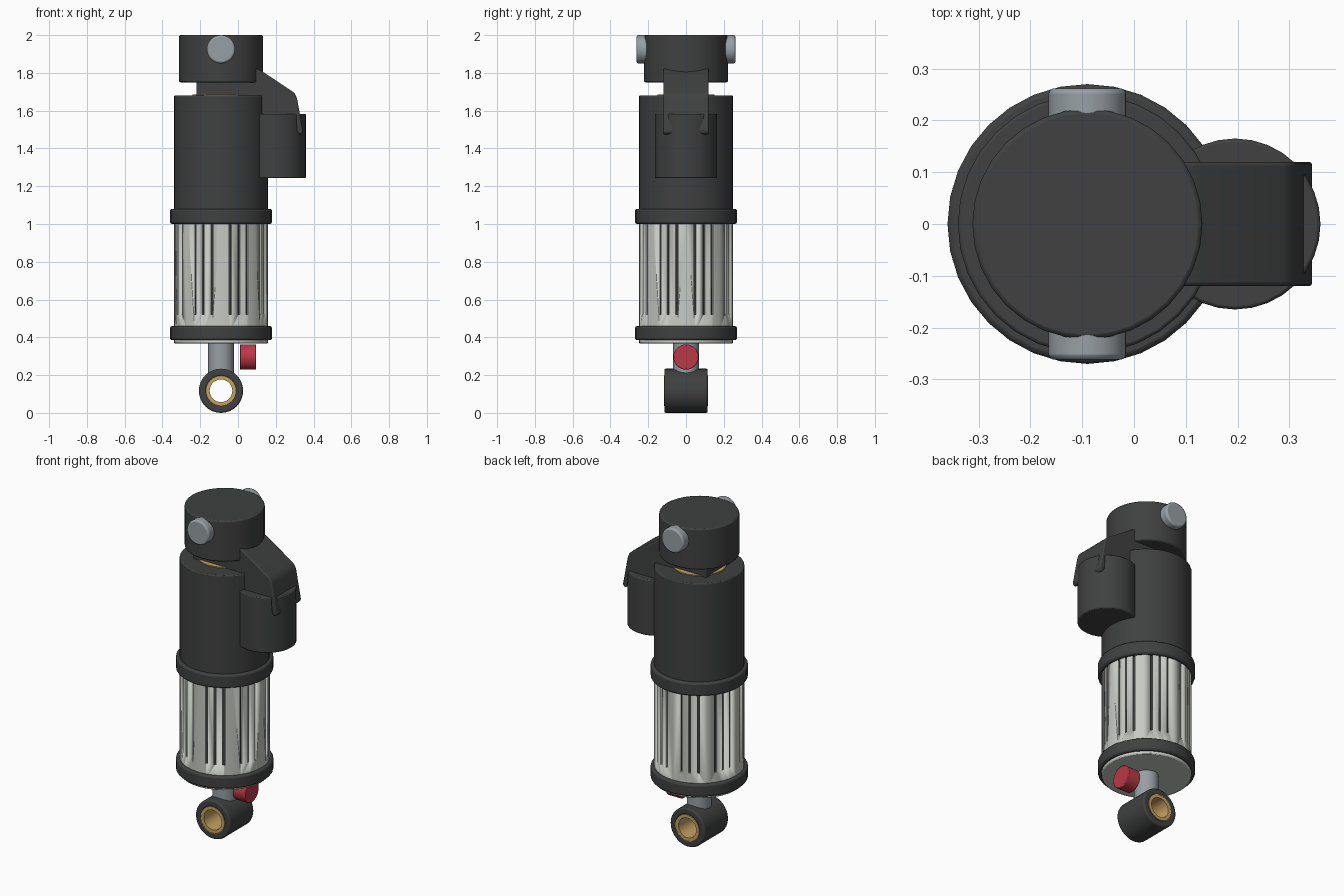
import bpy, bmesh
from math import pi, cos, sin, radians
from mathutils import Matrix

if "Cube" in bpy.data.objects:
    bpy.data.objects.remove(bpy.data.objects["Cube"])

CX = -0.09   # main axis
SIDES = 32


def material(name, rgb):
    m = bpy.data.materials.new(name)
    m.diffuse_color = (*rgb, 1)
    m.use_nodes = True
    m.node_tree.nodes["Principled BSDF"].inputs["Base Color"].default_value = m.diffuse_color
    return m


DARK = material("dark_metal", (0.05, 0.053, 0.051))
LIGHT = material("pale_sleeve", (0.57, 0.59, 0.55))
STEEL = material("steel", (0.31, 0.35, 0.37))
GOLD = material("brass", (0.56, 0.36, 0.12))
RED = material("red", (0.5, 0.04, 0.06))


def finish(name, bm, mat, bevel=0.0):
    bmesh.ops.recalc_face_normals(bm, faces=bm.faces)
    me = bpy.data.meshes.new(name)
    bm.to_mesh(me)
    bm.free()
    ob = bpy.data.objects.new(name, me)
    bpy.context.collection.objects.link(ob)
    me.materials.append(mat)
    if bevel:
        mod = ob.modifiers.new("bevel", "BEVEL")
        mod.width, mod.segments = bevel, 2
        mod.limit_method, mod.angle_limit = "ANGLE", radians(35)
    bpy.ops.object.select_all(action="DESELECT")
    bpy.context.view_layer.objects.active = ob
    ob.select_set(True)
    bpy.ops.object.shade_smooth_by_angle(angle=radians(35))
    return ob


# local z axis turned to world x, y or z
TURN = {"z": Matrix(), "x": Matrix.Rotation(pi / 2, 4, "Y"), "y": Matrix.Rotation(-pi / 2, 4, "X")}


def round_part(name, mat, r, lo, hi, at=(CX, 0, 0), axis="z", hole=0.0, bevel=0.006):
    """Cylinder or tube from lo to hi along an axis through point at."""
    bm = bmesh.new()
    ring = [(r, lo), (r, hi)] + ([(hole, hi), (hole, lo)] if hole else [])
    loops = [[bm.verts.new((q * cos(2 * pi * i / SIDES), q * sin(2 * pi * i / SIDES), h))
              for i in range(SIDES)] for q, h in ring]
    pairs = list(zip(loops, loops[1:] + loops[:1])) if hole else [loops]
    for a, b in pairs:
        for i in range(SIDES):
            j = (i + 1) % SIDES
            bm.faces.new((a[i], a[j], b[j], b[i]))
    if not hole:
        bm.faces.new(loops[0])
        bm.faces.new(loops[1])
    bm.transform(Matrix.Translation(at) @ TURN[axis])
    return finish(name, bm, mat, bevel)


# main stacked body
round_part("upper_body", DARK, 0.25, 1.06, 1.68)
round_part("upper_collar", DARK, 0.27, 1.0, 1.08, bevel=0.01)
round_part("lower_collar", DARK, 0.27, 0.385, 0.46, bevel=0.01)
round_part("base_plate", LIGHT, 0.25, 0.368, 0.40)
round_part("inner_core", DARK, 0.238, 0.42, 1.04, bevel=0)

# slotted sleeve: eight groups of three slots
sleeve = round_part("slotted_sleeve", LIGHT, 0.25, 0.43, 1.05, hole=0.23, bevel=0)
bm = bmesh.new()
for k in range(SIDES):
    if k % 4:
        m = (Matrix.Translation((CX, 0, 0.79)) @ Matrix.Rotation(2 * pi * k / SIDES, 4, "Z")
             @ Matrix.Translation((0.24, 0, 0)) @ Matrix.Diagonal((0.06, 0.012, 0.54, 1)))
        bmesh.ops.create_cube(bm, size=1, matrix=m)
cutter = finish("slot_cutter", bm, DARK)
mod = sleeve.modifiers.new("slots", "BOOLEAN")
mod.operation, mod.solver, mod.object = "DIFFERENCE", "EXACT", cutter
bpy.context.view_layer.objects.active = sleeve
while sleeve.modifiers[0] != mod:
    bpy.ops.object.modifier_move_up(modifier=mod.name)
bpy.ops.object.modifier_apply(modifier=mod.name)
bpy.data.objects.remove(cutter)

# head with side pins
round_part("head", DARK, 0.222, 1.75, 2.0, bevel=0.008)
for side, label in ((-1, "front"), (1, "back")):
    lo, hi = sorted((side * 0.15, side * 0.262))
    round_part(label + "_pin", STEEL, 0.075, lo, hi, at=(CX, 0, 1.925), axis="y", bevel=0.01)
round_part("brass_washer", GOLD, 0.152, 1.67, 1.686, bevel=0)

# reservoir and the arm that carries it
round_part("reservoir", DARK, 0.165, 1.243, 1.583, at=(0.195, 0, 0))
profile = [(-0.22, 1.62), (0.20, 1.54), (0.305, 1.57), (0.312, 1.49), (0.322, 1.475),
           (0.336, 1.475), (0.345, 1.49), (0.312, 1.665), (0.303, 1.687), (0.288, 1.702),
           (0.125, 1.81), (0.09, 1.828), (-0.22, 1.828)]
bm = bmesh.new()
face = bm.faces.new([bm.verts.new((x, -0.12, z)) for x, z in profile])
out = bmesh.ops.extrude_face_region(bm, geom=[face])
bmesh.ops.translate(bm, vec=(0, 0.24, 0), verts=[v for v in out["geom"] if isinstance(v, bmesh.types.BMVert)])
finish("reservoir_arm", bm, DARK, 0.008)

# rod, adjuster knob and mounting eye
round_part("rod", STEEL, 0.068, 0.21, 0.38, bevel=0)
round_part("adjuster_knob", RED, 0.067, 0.01, 0.095, at=(0, 0, 0.296), axis="x", bevel=0.004)
round_part("mounting_eye", DARK, 0.117, -0.115, 0.115, at=(CX, 0, 0.117), axis="y", hole=0.078, bevel=0.008)
round_part("eye_bushing", GOLD, 0.08, -0.116, 0.116, at=(CX, 0, 0.117), axis="y", hole=0.06, bevel=0)
